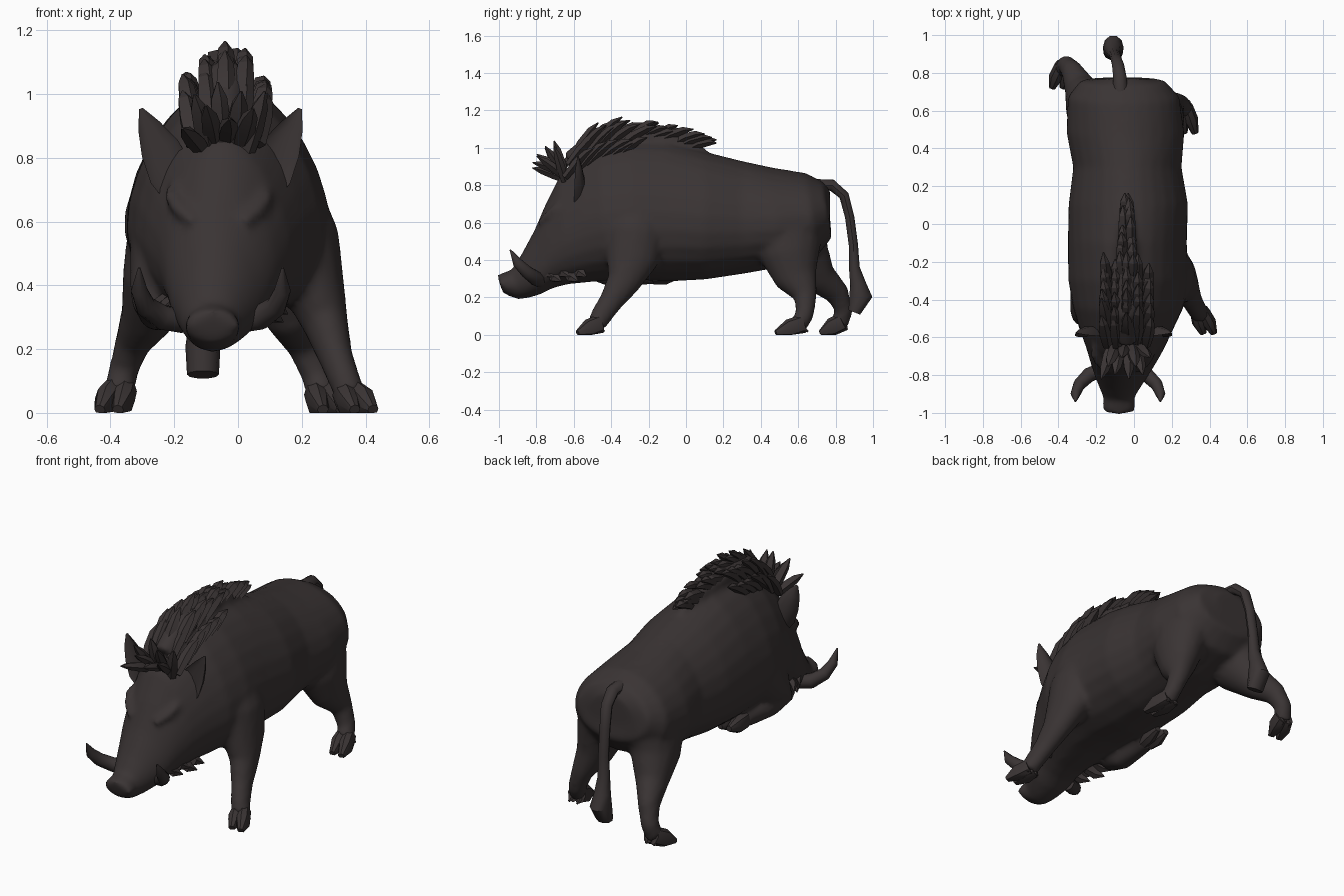
import bpy, bmesh, math, random
from mathutils import Vector

if "Cube" in bpy.data.objects:
    bpy.data.objects.remove(bpy.data.objects["Cube"])
random.seed(4)

hide = bpy.data.materials.new("dark_brown_hide")
hide.use_nodes = True
COLOUR = (0.042, 0.034, 0.034, 1)
hide.diffuse_color = COLOUR
hide.node_tree.nodes["Principled BSDF"].inputs["Base Color"].default_value = COLOUR
X = Vector((1, 0, 0))


def loft(bm, rings):
    """Skin a list of rings and cap both ends; nothing goes below ground."""
    rows = [[bm.verts.new((p.x, p.y, max(p.z, 0))) for p in r] for r in rings]
    n = len(rows[0])
    faces = [bm.faces.new((a[i], a[(i + 1) % n], b[(i + 1) % n], b[i]))
             for a, b in zip(rows, rows[1:]) for i in range(n)]
    faces += [bm.faces.new(rows[0][::-1]), bm.faces.new(rows[-1])]
    bmesh.ops.recalc_face_normals(bm, faces=faces)


def limb(bm, path, n=12, cup=False):
    """Tube along points (x, y, z, side radius, depth radius)."""
    pts = [Vector(p[:3]) for p in path]
    rings = []
    for i, p in enumerate(path):
        t = (pts[min(i + 1, len(pts) - 1)] - pts[max(i - 1, 0)]).normalized()
        side = (X - t * X.dot(t)).normalized()
        depth = t.cross(side)
        ring = []
        for k in range(n):
            a = math.tau * k / n
            s, d = math.cos(a), math.sin(a)
            if cup and d * depth.y < 0:
                d *= -0.3
            ring.append(pts[i] + side * s * p[3] + depth * d * p[4])
        rings.append(ring)
    loft(bm, rings)


def finish(bm, name, angle=40):
    me = bpy.data.meshes.new(name)
    bm.to_mesh(me)
    bm.free()
    me.materials.append(hide)
    ob = bpy.data.objects.new(name, me)
    bpy.context.collection.objects.link(ob)
    bpy.ops.object.select_all(action='DESELECT')
    ob.select_set(True)
    bpy.context.view_layer.objects.active = ob
    bpy.ops.object.shade_smooth_by_angle(angle=math.radians(angle))
    return ob


def mirrored(path, centre):
    return [(2 * centre - p[0],) + tuple(p[1:]) for p in path]


# Trunk and head: top y, top z, bottom y, bottom z, centre x, half width, taper to top
trunk = [
    (.77, .77, .77, .60, -.06, .11, 0), (.73, .82, .78, .52, -.06, .225, .05),
    (.64, .865, .70, .42, -.055, .295, .1), (.46, .895, .50, .36, -.045, .31, .15),
    (.30, .93, .30, .325, -.035, .285, .15), (.10, .98, .10, .295, -.03, .315, .15),
    (-.10, 1.03, -.10, .285, -.035, .31, .2), (-.30, 1.04, -.30, .295, -.03, .31, .25),
    (-.46, 1.01, -.43, .29, -.03, .285, .25), (-.58, .94, -.53, .28, -.04, .245, .25),
    (-.68, .84, -.63, .27, -.045, .205, .25), (-.75, .70, -.71, .25, -.055, .175, .2),
    (-.81, .56, -.78, .215, -.065, .145, .2), (-.88, .43, -.85, .195, -.075, .11, .1),
    (-.935, .345, -.90, .19, -.08, .082, 0), (-.97, .335, -.94, .205, -.08, .088, 0),
    (-1.01, .32, -.98, .225, -.08, .08, 0)]
rings = []
for yt, zt, yb, zb, cx, w, taper in trunk:
    ring = []
    for k in range(24):
        a = math.tau * k / 24
        u = math.sin(a)
        f = (1 + u) / 2
        ring.append(Vector((cx + w * math.cos(a) * (1 - taper * u),
                            yb + (yt - yb) * f, zb + (zt - zb) * f)))
    rings.append(ring)
body = bmesh.new()
loft(body, rings)

# Legs in mid stride, the right foreleg folded under the chest
legs = {
    "left_front": [(.15, -.25, .68, .11, .16), (.20, -.27, .54, .12, .16),
                   (.235, -.29, .40, .10, .14), (.275, -.335, .28, .072, .09),
                   (.305, -.40, .18, .055, .065), (.335, -.455, .10, .05, .058),
                   (.355, -.48, .05, .05, .05)],
    "right_front": [(-.20, -.27, .68, .11, .16), (-.23, -.34, .52, .11, .15),
                    (-.25, -.44, .40, .09, .11), (-.255, -.48, .34, .08, .075),
                    (-.25, -.40, .315, .065, .06), (-.245, -.25, .315, .053, .05),
                    (-.235, -.15, .32, .052, .048)],
    "left_hind": [(.10, .55, .62, .15, .2), (.145, .555, .42, .125, .16),
                  (.175, .59, .30, .09, .115), (.215, .64, .205, .057, .062),
                  (.25, .635, .11, .048, .05), (.265, .60, .05, .05, .05)],
    "right_hind": [(-.20, .57, .62, .14, .2), (-.24, .62, .42, .125, .15),
                   (-.285, .72, .30, .085, .09), (-.33, .81, .22, .057, .065),
                   (-.36, .845, .13, .047, .05), (-.375, .82, .06, .05, .05)]}
for path in legs.values():
    limb(body, path, 16)

# Brow ridges and mane crest melt into the body
brow = [(.02, -.785, .60, .015, .015), (.065, -.735, .64, .024, .022),
        (.09, -.69, .68, .024, .022), (.09, -.64, .72, .01, .01)]
for path in (brow, mirrored(brow, -.06)):
    limb(body, path, 10)
limb(body, [(-.04, -.62, .92, .06, .06), (-.04, -.46, 1.03, .075, .08),
            (-.04, -.25, 1.06, .065, .06), (-.04, -.05, 1.03, .045, .045),
            (-.035, .10, .975, .02, .025)])
body = finish(body, "body")
blend = body.modifiers.new("blend_limbs", 'REMESH')
blend.mode = 'VOXEL'
blend.voxel_size = 0.016
blend.use_smooth_shade = True
soft = body.modifiers.new("soften", 'SMOOTH')
soft.factor = 0.5
soft.iterations = 6

# Cloven hooves: two toes and two dewclaws per foot
toe_dir = {"left_front": (.04, -.10, -.04), "right_front": (.01, .12, .0),
           "left_hind": (.03, -.12, -.04), "right_hind": (-.03, -.10, -.05)}
for name, path in legs.items():
    bm = bmesh.new()
    ankle, d = Vector(path[-1][:3]), Vector(toe_dir[name])
    back = Vector((0, -d.y * .4, -.03))
    for s in (-1, 1):
        off = X * s * .026
        pts = [ankle + off * .7 - d * .2, ankle + off + d * .4, ankle + off * 1.1 + d]
        limb(bm, [(*p, r, q) for p, r, q in
                  zip(pts, (.034, .038, .018), (.05, .05, .016))], 8)
        limb(bm, [(*(ankle + off + back * f), r, r) for f, r in ((.2, .022), (1.1, .006))], 6)
    finish(bm, name + "_hoof")

# Tail with a tuft at the end
bm = bmesh.new()
limb(bm, [(-.07, .68, .80, .04, .035), (-.075, .78, .80, .035, .032),
          (-.085, .845, .745, .032, .028), (-.095, .875, .63, .03, .026),
          (-.10, .895, .48, .03, .026), (-.105, .90, .36, .034, .03),
          (-.11, .92, .27, .045, .045), (-.11, .935, .21, .055, .065),
          (-.11, .90, .12, .05, .035)], 10)
finish(bm, "tail")

# Ears, tusks and cheek whiskers, mirrored about the tilted head
ear = [(.06, -.59, .67, .05, .05), (.10, -.60, .75, .07, .06),
       (.135, -.595, .83, .062, .055), (.17, -.59, .90, .036, .035), (.195, -.58, .955, .006, .006)]
tusk = [(.0, -.77, .29, .04, .04), (.07, -.80, .30, .04, .04), (.12, -.85, .335, .033, .035),
        (.14, -.90, .385, .026, .028), (.14, -.94, .455, .004, .004)]
for side in ("left", "right"):
    def flip(path, centre):
        return path if side == "left" else mirrored(path, centre)
    for part, path, centre, cup in (("ear", ear, -.055, True), ("tusk", tusk, -.085, False)):
        bm = bmesh.new()
        limb(bm, flip(path, centre), 10, cup)
        finish(bm, side + "_" + part)
    bm = bmesh.new()
    for i in range(5):
        y, x = -.76 + i * .045, .02 + i * .014
        z = .33 - .025 * (i % 2)
        limb(bm, flip([(x, y, z + .03, .03, .035), (x + .05, y + .015, z, .022, .03),
                       (x + .08, y + .05, z - .02, .002, .002)], -.065), 5)
    finish(bm, side + "_cheek_whiskers", 20)


def spine(y):
    """Height of the back line at y."""
    for a, b in zip(trunk, trunk[1:]):
        if b[0] <= y <= a[0]:
            return a[1] + (b[1] - a[1]) * (y - a[0]) / (b[0] - a[0])


def clump(bm, base, d, length, lift):
    limb(bm, [(*(base + d * length * f + Vector((0, 0, lift * g))), r, r * .75) for f, g, r in
              ((-.15, 0, .026), (.3, .8, .034), (.7, 1, .027), (1, .7, .004))], 5)


# Mane: overlapping clumps swept back, flatter and narrower toward the rump
bm = bmesh.new()
ROWS = 13
for i in range(ROWS):
    t = i / (ROWS - 1)
    y0 = -.61 + t * .64
    spread = .105 if t < .45 else .03 * (1.3 - t)
    count = 5 if t < .45 else 2
    for j in range(count):
        u = 2 * j / (count - 1) - 1
        angle = math.radians(46 - 36 * t ** .6) + random.uniform(-.12, .12)
        d = Vector((u * .15 * (1 - t), math.cos(angle), math.sin(angle)))
        base = Vector((-.04 + u * spread, y0 + random.uniform(-.02, .02),
                       spine(y0) + .05 * (1 - t) ** 1.5 - .01 - .09 * u * u * (t < .45)))
        clump(bm, base, d, (.2 - .04 * t) * random.uniform(.85, 1.1), .03)
finish(bm, "mane", 20)

# Forelock: spikes fanning forward between the ears
bm = bmesh.new()
for i in range(8):
    u = 2 * i / 7 - 1
    angle = math.radians((162, 125, 145, 108)[i % 4])
    d = Vector((u * .3, math.cos(angle), math.sin(angle)))
    clump(bm, Vector((-.045 + u * .075, -.65, .86 - .03 * u * u)), d, .18, .01)
finish(bm, "forelock", 20)
